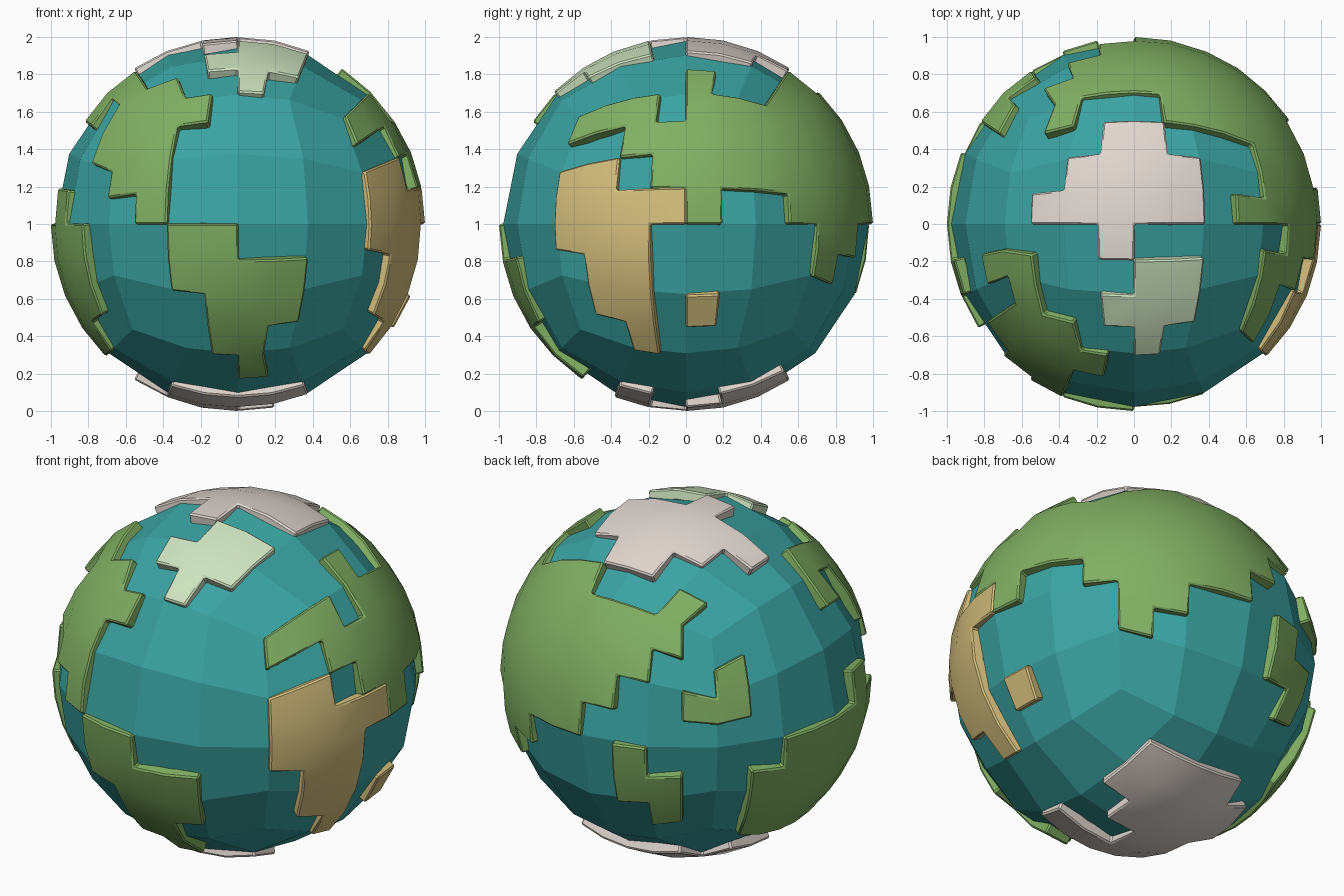
import bpy, bmesh, math
from mathutils import Vector

if "Cube" in bpy.data.objects:
    bpy.data.objects.remove(bpy.data.objects["Cube"])

# Sphere made from a cube: each face is an 8 x 8 grid of equal angles, index -4..4
STEP = math.radians(11.25)
FACES = {
    "F": lambda u, v: (u, -1, v), "B": lambda u, v: (u, 1, v),
    "L": lambda u, v: (-1, u, v), "R": lambda u, v: (1, u, v),
    "T": lambda u, v: (u, v, 1), "D": lambda u, v: (u, v, -1),
}


def material(name, rgb):
    m = bpy.data.materials.new(name)
    m.diffuse_color = (*rgb, 1)
    m.use_nodes = True
    m.node_tree.nodes["Principled BSDF"].inputs["Base Color"].default_value = m.diffuse_color
    return m


OCEAN = material("ocean teal", (0.042, 0.37, 0.36))
GREEN = material("land green", (0.22, 0.43, 0.125))
SAND = material("sand", (0.67, 0.53, 0.21))
ICE = material("ice white", (0.74, 0.67, 0.62))
PALE = material("pale green ice", (0.61, 0.76, 0.52))


def sphere_cells(name, cells, radius, mat, size=1):
    """Mesh of grid cells (face, i, j) pushed out to a sphere."""
    bm = bmesh.new()
    seen = {}

    def vert(face, i, j):
        p = Vector(FACES[face](math.tan(i * STEP), math.tan(j * STEP))).normalized()
        key = tuple(round(c, 4) + 0.0 for c in p)
        if key not in seen:
            seen[key] = bm.verts.new(p * radius + Vector((0, 0, 1)))
        return seen[key]

    for face, i, j in cells:
        f = bm.faces.new([vert(face, i + a * size, j + b * size)
                          for a, b in ((0, 0), (1, 0), (1, 1), (0, 1))])
        f.normal_update()
        if f.normal.dot(f.calc_center_median() - Vector((0, 0, 1))) < 0:
            f.normal_flip()
    me = bpy.data.meshes.new(name)
    bm.to_mesh(me)
    bm.free()
    me.materials.append(mat)
    ob = bpy.data.objects.new(name, me)
    bpy.context.collection.objects.link(ob)
    return ob


def plate(name, mat, **rows):
    """Raised plate; each face lists rows (j, first column, last column)."""
    cells = [(face, i, j) for face, runs in rows.items()
             for j, a, b in runs for i in range(a, b + 1)]
    ob = sphere_cells(name, cells, 1.0, mat)
    s = ob.modifiers.new("thickness", "SOLIDIFY")
    s.thickness = 0.065
    s.offset = -1
    b = ob.modifiers.new("rim", "BEVEL")
    b.width = 0.009
    b.segments = 1
    b.limit_method = "ANGLE"
    b.angle_limit = math.radians(50)
    bpy.ops.object.select_all(action="DESELECT")
    ob.select_set(True)
    bpy.context.view_layer.objects.active = ob
    for m in ("thickness", "rim"):
        bpy.ops.object.modifier_apply(modifier=m)
    bpy.ops.object.shade_smooth_by_angle(angle=math.radians(30))


# Ocean ball with coarse flat faces
sphere_cells("ocean", [(f, i, j) for f in FACES for i in range(-4, 4, 2)
                       for j in range(-4, 4, 2)], 0.976, OCEAN, 2)

# Large land over the back and right
plate("large_land", GREEN,
      R=[(3, -4, -2), (3, 0, 3), (2, -2, 3), (1, -1, 3), (0, 0, 0), (0, 3, 3)],
      B=[(3, -3, 3), (2, -2, 3), (1, -1, 3), (0, 0, 3), (-1, 2, 3), (-2, 3, 3)],
      T=[(0, 3, 3), (3, 1, 3), (3, -3, -3)])

# Land at the upper front left corner
plate("upper_left_land", GREEN,
      F=[(0, -3, -3), (1, -4, -3), (2, -4, -3), (3, -4, -2)],
      L=[(2, -4, -4), (3, -4, -4), (3, -2, -2)],
      T=[(-4, -4, -3), (-3, -4, -4), (-2, -4, -4)])

# Land on the lower front
plate("front_land", GREEN,
      F=[(-1, -2, -1), (-2, -2, 1), (-3, -1, 1), (-4, -1, 0)],
      D=[(-4, 0, 0)])

# Land on the lower left
plate("left_land", GREEN,
      L=[(0, -2, -2), (-1, -3, 1), (-2, -3, 2), (-3, -3, 2), (-4, -2, 2)])

# Small islands at the back left
plate("upper_island", GREEN, B=[(1, -4, -4)], L=[(1, 3, 3), (2, 3, 3)])
plate("lower_island", GREEN, B=[(-1, -2, -2), (-2, -3, -2), (-3, -3, -3)])

# Sandy land and its island on the right
plate("sandy_land", SAND,
      R=[(1, -4, -3), (0, -4, -1), (-1, -4, -2), (-2, -3, -2), (-3, -3, -2), (-4, -2, -2)])
plate("sandy_island", SAND, R=[(-3, 0, 0)])

# Ice caps
plate("top_ice", ICE, T=[(2, -1, 0), (1, -2, 1), (0, -3, 1), (-1, -1, -1)])
plate("bottom_ice", ICE,
      D=[(2, -2, 1), (1, -3, 1), (0, -3, 0), (-1, -2, -1), (-2, -2, 1)])
plate("pale_ice", PALE, T=[(-2, 0, 1), (-3, -1, 1), (-4, 0, 0)])
